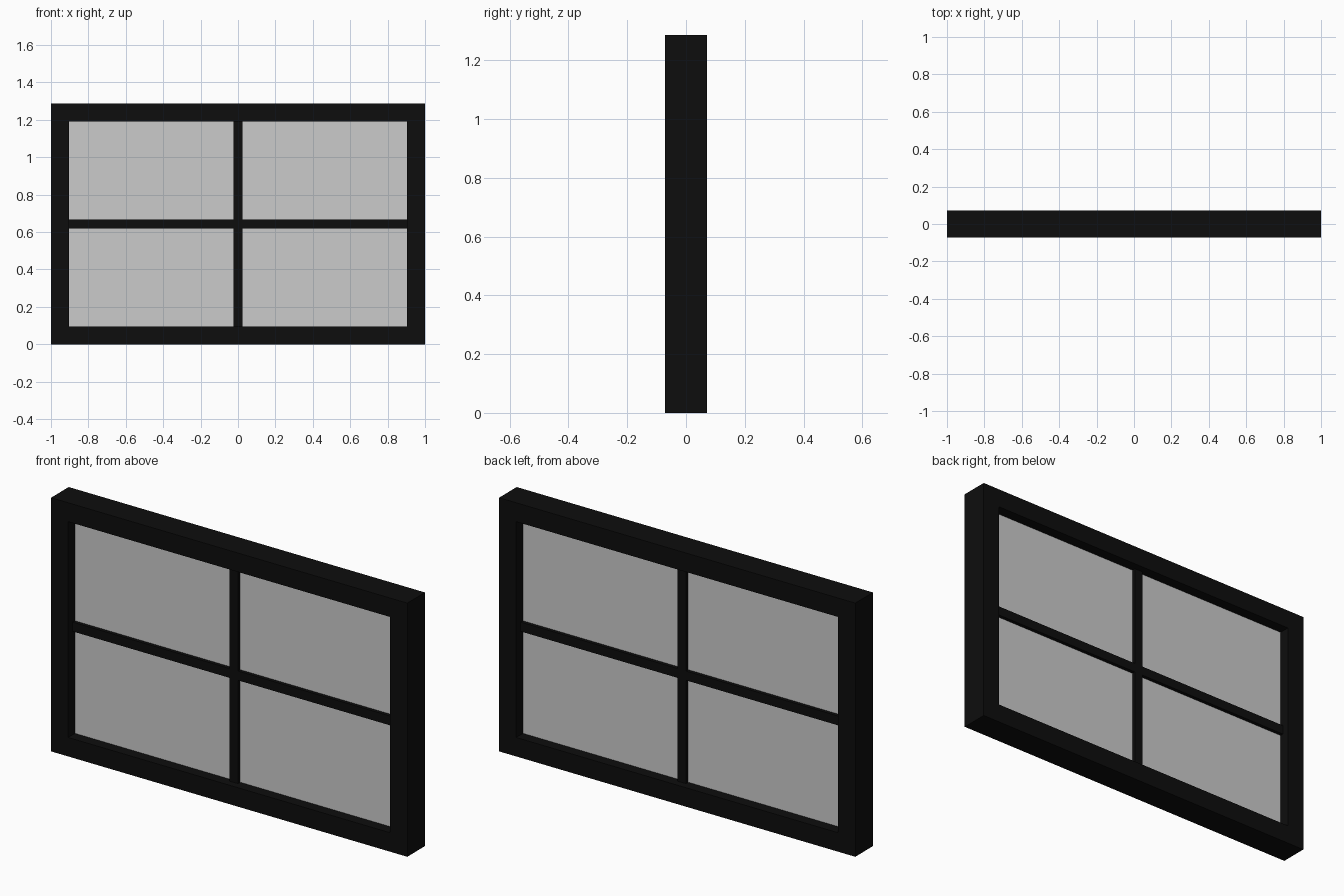
import bpy, bmesh

if "Cube" in bpy.data.objects:
    bpy.data.objects.remove(bpy.data.objects["Cube"])

W, H = 1.0, 1.287          # half width, full height
RIM, BAR = 0.096, 0.0235   # frame face width, half width of glazing bars
FRAME_Y, BAR_Y, GLASS_Y = 0.071, 0.034, 0.016   # half depths
CZ = H / 2

black = bpy.data.materials.new("black_paint")
black.diffuse_color = (0.004, 0.004, 0.004, 1)
black.use_nodes = True
black.node_tree.nodes["Principled BSDF"].inputs["Base Color"].default_value = black.diffuse_color


def finish(name, bm, mat=None):
    bmesh.ops.recalc_face_normals(bm, faces=bm.faces)
    me = bpy.data.meshes.new(name)
    bm.to_mesh(me)
    bm.free()
    ob = bpy.data.objects.new(name, me)
    bpy.context.collection.objects.link(ob)
    if mat:
        me.materials.append(mat)
    return ob


def prism(name, outline, half_y, mat=None):
    """Extrude an x-z outline symmetrically along y."""
    bm = bmesh.new()
    f = bm.faces.new([bm.verts.new((x, -half_y, z)) for x, z in outline])
    ext = bmesh.ops.extrude_face_region(bm, geom=[f])["geom"]
    bmesh.ops.translate(bm, vec=(0, 2 * half_y, 0),
                        verts=[v for v in ext if isinstance(v, bmesh.types.BMVert)])
    return finish(name, bm, mat)


# Mitred outer frame: rectangular section swept round four corners
bm = bmesh.new()
rings = []
for sx, sz in ((-1, -1), (1, -1), (1, 1), (-1, 1)):
    rings.append([bm.verts.new((sx * (W - i), y, CZ + sz * (CZ - i)))
                  for i, y in ((0, -FRAME_Y), (0, FRAME_Y), (RIM, FRAME_Y), (RIM, -FRAME_Y))])
for k in range(4):
    a, b = rings[k], rings[(k + 1) % 4]
    for j in range(4):
        n = (j + 1) % 4
        bm.faces.new((a[j], b[j], b[n], a[n]))
finish("window_frame", bm, black)

# Cross-shaped glazing bars
ox, oz = W - RIM, CZ - RIM
quarter = [(ox, BAR), (BAR, BAR), (BAR, oz)]
cross = (quarter + [(-x, z) for x, z in reversed(quarter)]
         + [(-x, -z) for x, z in quarter] + [(x, -z) for x, z in reversed(quarter)])
prism("glazing_bars", [(x, CZ + z) for x, z in cross], BAR_Y, black)

# Four panes
for sx, side in ((-1, "left"), (1, "right")):
    for sz, level in ((-1, "lower"), (1, "upper")):
        prism(f"pane_{level}_{side}",
              [(sx * x, CZ + sz * z) for x, z in ((BAR, BAR), (ox, BAR), (ox, oz), (BAR, oz))],
              GLASS_Y)
